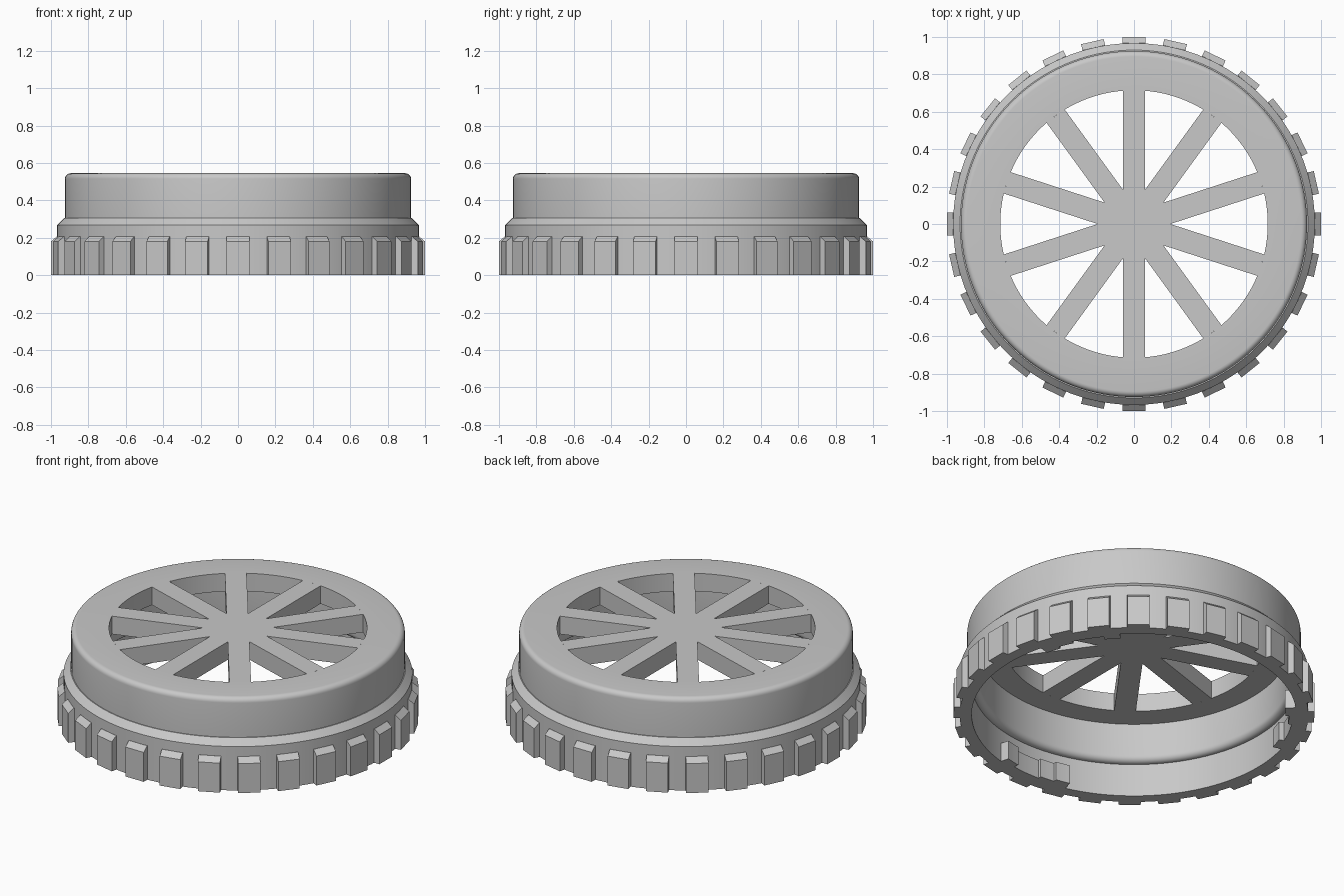
import bpy, bmesh, math
from math import sin, cos, pi, radians, sqrt

cube = bpy.data.objects.get("Cube")
if cube:
    bpy.data.objects.remove(cube, do_unlink=True)

# Single plain grey material
GREY = (0.58, 0.58, 0.58, 1)
grey = bpy.data.materials.new("light grey")
grey.use_nodes = True
grey.diffuse_color = GREY
grey.node_tree.nodes["Principled BSDF"].inputs["Base Color"].default_value = GREY

SEGMENTS = 140
PLATE_LOW, PLATE_TOP = 0.435, 0.545
HOLE_R, SPOKE_HALF, SPOKES = 0.715, 0.06, 10
KNOBS = 28


def finish(name, bm, smooth=False):
    bmesh.ops.recalc_face_normals(bm, faces=bm.faces)
    mesh = bpy.data.meshes.new(name)
    bm.to_mesh(mesh)
    bm.free()
    mesh.materials.append(grey)
    obj = bpy.data.objects.new(name, mesh)
    bpy.context.collection.objects.link(obj)
    if smooth:
        bpy.ops.object.select_all(action='DESELECT')
        obj.select_set(True)
        bpy.context.view_layer.objects.active = obj
        bpy.ops.object.shade_smooth_by_angle(angle=radians(28))
    return obj


def sweep(bm, profile, start, end, steps):
    """Turn a closed (radius, z) profile about z; cap it if it is a partial arc."""
    full = abs(end - start) > 2 * pi - 1e-6
    angles = [start + (end - start) * i / steps for i in range(steps + (not full))]
    rings = [[bm.verts.new((r * cos(a), r * sin(a), z)) for r, z in profile] for a in angles]
    n = len(profile)
    for i in range(steps):
        a, b = rings[i], rings[(i + 1) % len(rings)]
        for j in range(n):
            k = (j + 1) % n
            bm.faces.new((a[j], b[j], b[k], a[k]))
    if not full:
        bm.faces.new(rings[0])
        bm.faces.new(rings[-1])


def fillet(cr, cz, radius, first, last, steps=6):
    angles = [radians(first + (last - first) * i / steps) for i in range(steps + 1)]
    return [(cr + radius * cos(a), cz + radius * sin(a)) for a in angles]


# Cap shell: skirt, chamfered shoulder, rounded crown, stepped bore
profile = [(0.9, 0), (0.967, 0), (0.967, 0.268), (0.93, 0.305), (0.925, 0.305)]
profile += fillet(0.895, PLATE_TOP - 0.03, 0.03, 0, 90)
profile += [(HOLE_R, PLATE_TOP), (HOLE_R, PLATE_LOW), (0.86, PLATE_LOW)]
profile += fillet(0.895, 0.235, 0.035, 180, 270)
profile += [(0.9, 0.2)]
bm = bmesh.new()
sweep(bm, profile, 0, 2 * pi, SEGMENTS)
finish("cap_shell", bm, smooth=True)

# Spokes: one star outline, extruded to the plate thickness
bm = bmesh.new()
reach = sqrt(HOLE_R ** 2 - SPOKE_HALF ** 2) + 0.002
notch = SPOKE_HALF / sin(pi / SPOKES)
outline = []
for i in range(SPOKES):
    a = pi / 2 + i * 2 * pi / SPOKES
    for side in (-SPOKE_HALF, SPOKE_HALF):
        outline.append((reach * cos(a) - side * sin(a), reach * sin(a) + side * cos(a)))
    valley = a + pi / SPOKES
    outline.append((notch * cos(valley), notch * sin(valley)))
face = bm.faces.new([bm.verts.new((x, y, PLATE_LOW)) for x, y in outline])
top = bmesh.ops.extrude_face_region(bm, geom=[face])["geom"]
bmesh.ops.translate(bm, vec=(0, 0, PLATE_TOP - PLATE_LOW),
                    verts=[v for v in top if isinstance(v, bmesh.types.BMVert)])
finish("spokes", bm)

# Grip knobs: chamfered blocks around the skirt
bm = bmesh.new()
knob = [(0.95, 0), (1.0, 0), (1.0, 0.18), (0.967, 0.208), (0.95, 0.208)]
for i in range(KNOBS):
    a = i * 2 * pi / KNOBS
    ends = [[bm.verts.new((r * cos(a) - s * sin(a), r * sin(a) + s * cos(a), z))
             for r, z in knob] for s in (-0.062, 0.062)]
    for end in ends:
        bm.faces.new(end)
    for j in range(len(knob)):
        k = (j + 1) % len(knob)
        bm.faces.new((ends[0][j], ends[0][k], ends[1][k], ends[1][j]))
finish("grip_knobs", bm)

# Locking tabs inside the skirt: thin ledge between thicker stops
bm = bmesh.new()
for centre in (30, 150, 270):
    for first, last, inner in ((-15, -9, 0.84), (-9, -3, 0.86), (-3, 9, 0.88), (9, 15, 0.85)):
        section = [(inner, 0), (0.91, 0), (0.91, 0.115), (inner, 0.115)]
        sweep(bm, section, radians(centre + first), radians(centre + last), 4)
finish("locking_tabs", bm, smooth=True)
